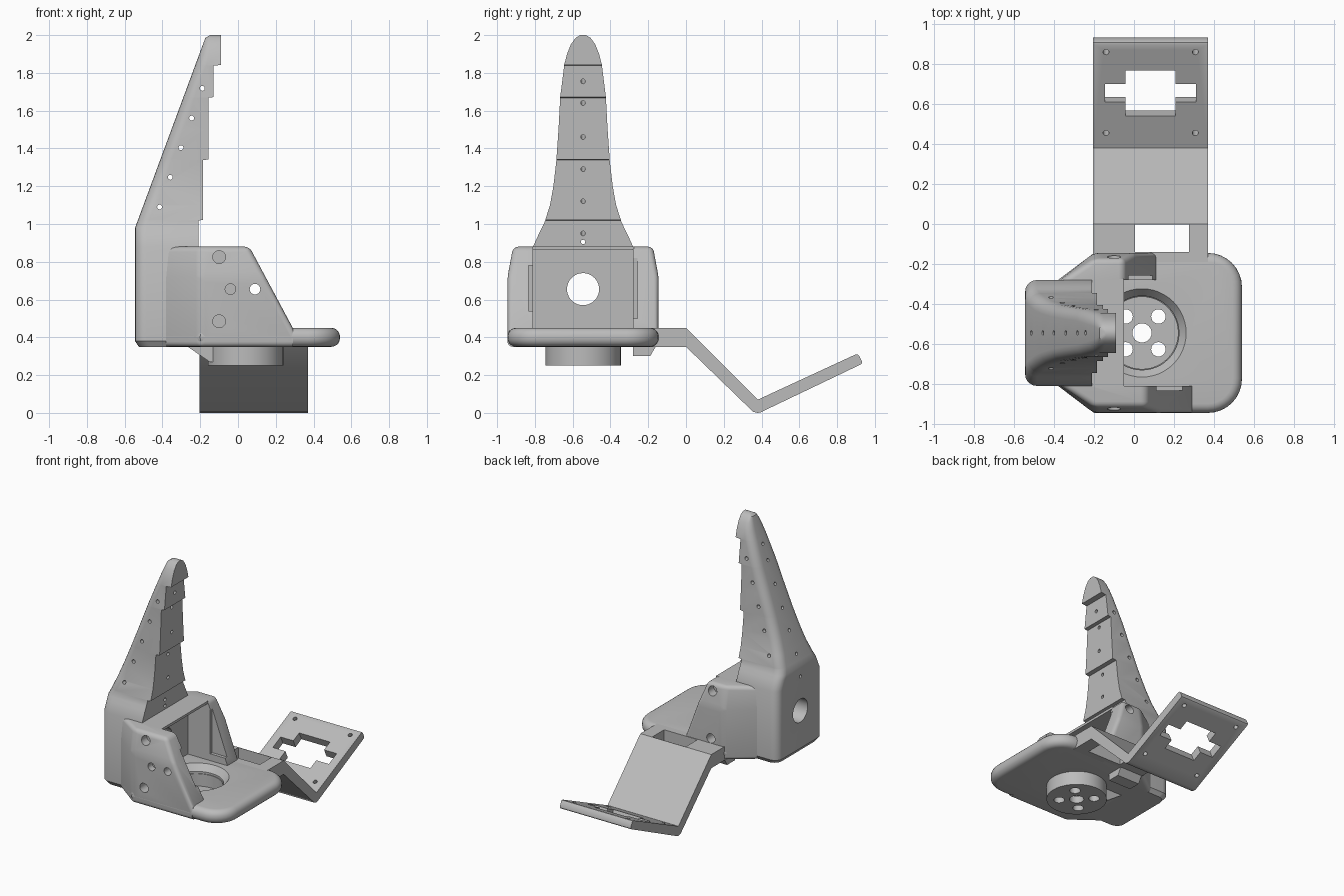
import bpy, bmesh, math
from mathutils import Vector, Matrix

if "Cube" in bpy.data.objects:
    bpy.data.objects.remove(bpy.data.objects["Cube"], do_unlink=True)

CY = -0.545  # mid plane of the hand part

grey = bpy.data.materials.new("plain grey")
grey.use_nodes = True
COLOR = (0.5, 0.5, 0.5, 1)
grey.diffuse_color = COLOR
grey.node_tree.nodes["Principled BSDF"].inputs["Base Color"].default_value = COLOR


def loft(sections):
    """Skin a list of matching point rings and cap both ends."""
    bm = bmesh.new()
    rings = [[bm.verts.new(p) for p in s] for s in sections]
    n = len(rings[0])
    for a, b in zip(rings, rings[1:]):
        for i in range(n):
            j = (i + 1) % n
            bm.faces.new((a[i], a[j], b[j], b[i]))
    bm.faces.new(rings[0])
    bm.faces.new(rings[-1])
    bmesh.ops.recalc_face_normals(bm, faces=bm.faces)
    return bm


def finish(name, bm):
    bmesh.ops.recalc_face_normals(bm, faces=bm.faces)
    me = bpy.data.meshes.new(name)
    bm.to_mesh(me)
    bm.free()
    ob = bpy.data.objects.new(name, me)
    bpy.context.collection.objects.link(ob)
    me.materials.append(grey)
    return ob


def round_edges(bm, test, width, segs=4):
    edges = [e for e in bm.edges
             if test((e.verts[0].co + e.verts[1].co) / 2) and e.calc_face_angle(0) > 0.15]
    bmesh.ops.bevel(bm, geom=edges, offset=width, segments=segs, profile=0.5,
                    affect='EDGES', clamp_overlap=True)


def cylinder(center, axis, radius, length, top=None, sides=24):
    bm = bmesh.new()
    rot = Vector(axis).to_track_quat('Z', 'Y').to_matrix().to_4x4()
    bmesh.ops.create_cone(bm, cap_ends=True, segments=sides, radius1=radius,
                          radius2=radius if top is None else top, depth=length,
                          matrix=Matrix.Translation(center) @ rot)
    return bm


def box(lo, hi, tilt=0.0):
    lo, hi = Vector(lo), Vector(hi)
    bm = bmesh.new()
    bmesh.ops.create_cube(bm, size=1, matrix=Matrix.Translation((lo + hi) / 2)
                          @ Matrix.Rotation(tilt, 4, 'X') @ Matrix.Diagonal((*(hi - lo), 1)))
    return bm


def cut(ob, cutters):
    """Subtract each cutter from the object, then discard it."""
    bpy.context.view_layer.objects.active = ob
    for bm in cutters:
        c = finish("cutter", bm)
        c.hide_render = True
        m = ob.modifiers.new("cut", 'BOOLEAN')
        m.operation, m.solver, m.object = 'DIFFERENCE', 'EXACT', c
        bpy.ops.object.modifier_apply(modifier=m.name)
        bpy.data.objects.remove(c, do_unlink=True)


# Finger with its square root block, stepped on the gripping side
STEPS = [(1.02, -0.21), (1.34, -0.185), (1.67, -0.155), (1.84, -0.13), (9, -0.09)]
WIDTHS = [(0.35, 0.245), (0.38, 0.265), (0.88, 0.265), (0.95, 0.233), (1.02, 0.2), (1.1, 0.175),
          (1.2, 0.157), (1.34, 0.141), (1.5, 0.13), (1.67, 0.121), (1.84, 0.1), (1.9, 0.085),
          (1.95, 0.065), (1.985, 0.04), (2.0, 0.015)]


def finger_ring(z, w, pinch=0.0):
    back = -0.545 + max(0, z - 0.98) * 0.37 + pinch
    front = next(x for top, x in STEPS if z < top)
    r = min(0.06, w * 0.6, (front - back) * 0.6)
    half = [(front, w)]
    for i in range(6):
        a = math.pi / 2 * i / 5
        half.append((back + r - r * math.sin(a), w - r + r * math.cos(a)))
    pts = half + [(x, -y) for x, y in reversed(half)]
    return [(x, CY + y, z) for x, y in pts]


rings = []
breaks = [s[0] for s in STEPS]
for z, w in WIDTHS:
    if z in breaks:
        rings += [finger_ring(z - 0.002, w), finger_ring(z + 0.002, w)]
    else:
        rings.append(finger_ring(z, w, 0.02 if z in (0.35, 2.0) else 0))
    if z == 0.95:
        rings.append(finger_ring(0.98, 0.218))
finger = finish("finger", loft(rings))
holes = [cylinder((-0.4, CY, 0.655), (1, 0, 0), 0.085, 1, sides=40),
         cylinder((-0.4, CY, 0.905), (1, 0, 0), 0.012, 1, sides=12)]
for i in range(5):
    holes.append(cylinder((-0.415 + 0.0565 * i, CY, 1.09 + 0.157 * i), (0, 1, 0), 0.013, 1, sides=12))
for x, z in [(-0.21, 0.95), (-0.185, 1.12), (-0.185, 1.29), (-0.155, 1.46), (-0.155, 1.64), (-0.13, 1.755)]:
    holes.append(cylinder((x, CY, z), (-0.94, 0, 0.35), 0.012, 0.9, sides=12))
cut(finger, holes)

# Base plate with rounded outer corners and fully rounded rim
plan = [(-0.38, -0.265), (-0.2, -0.4)]
for side in (-1, 1):
    for i in range(9):
        a = math.pi / 2 * (i / 8 - (1 if side < 0 else 0))
        plan.append((0.37 + 0.17 * math.cos(a), side * 0.23 + 0.17 * math.sin(a)))
plan += [(-0.2, 0.4), (-0.38, 0.265)]
bm = loft([[(x, CY + y, z) for x, y in plan] for z in (0.35, 0.45)])
round_edges(bm, lambda p: p.x > -0.37 and abs(p.z - 0.4) > 0.04, 0.046, 5)
plate = finish("base_plate", bm)
HUB = (0.04, CY)
cut(plate, [cylinder((*HUB, 0.4), (0, 0, 1), 0.185, 0.3, sides=48),
            cylinder((*HUB, 0.43), (0, 0, 1), 0.185, 0.05, 0.225, sides=48)])

# Hub cup below the plate with five holes
cup = finish("hub_cup", cylinder((*HUB, 0.32), (0, 0, 1), 0.2, 0.14, sides=48))
holes = [cylinder((*HUB, 0.4), (0, 0, 1), 0.18, 0.2, sides=48),
         cylinder((*HUB, 0.3), (0, 0, 1), 0.048, 0.3)]
for sx in (-1, 1):
    for sy in (-1, 1):
        holes.append(cylinder((HUB[0] + sx * 0.082, HUB[1] + sy * 0.082, 0.3), (0, 0, 1), 0.036, 0.3))
cut(cup, holes)

# Side walls, the front one longer than the rear one
for name, side, top_x, foot_x in (("front_wall", -1, 0.06, 0.29), ("rear_wall", 1, -0.05, 0.11)):
    rings = []
    for z, d in ((0.35, 0.4), (0.72, 0.4), (0.88, 0.37)):
        shape = [(0.5, 0.265), (0.5, d), (-0.2, d), (-0.38, 0.265 + (d - 0.4) * 0.4), (-0.38, 0.22), (-0.21, 0.22), (-0.21, 0.265)]
        rings.append([(x, CY + side * y, z) for x, y in shape])
    bm = loft(rings)
    bmesh.ops.bisect_plane(bm, geom=bm.verts[:] + bm.edges[:] + bm.faces[:],
                           plane_co=(top_x, 0, 0.88), plane_no=(0.43, 0, foot_x - top_x),
                           clear_outer=True)
    bmesh.ops.holes_fill(bm, edges=[e for e in bm.edges if e.is_boundary])
    # trim the hidden foot that would show beyond the rim
    bmesh.ops.bisect_plane(bm, geom=bm.verts[:] + bm.edges[:] + bm.faces[:],
                           plane_co=(foot_x, 0, 0), plane_no=(1, 0, 0), clear_outer=True)
    bmesh.ops.holes_fill(bm, edges=[e for e in bm.edges if e.is_boundary])
    round_edges(bm, lambda p: abs(p.y - CY) > 0.28 and p.x < foot_x - 0.01, 0.04)
    wall = finish(name, bm)
    outer = CY + side * 0.4
    holes = [cylinder((-0.1, outer, z), (0, 1, 0), 0.034, 0.16) for z in (0.485, 0.825)]
    if side < 0:
        holes += [cylinder((-0.04, outer, 0.655), (0, 1, 0), 0.028, 0.1),
                  cylinder((0.09, outer, 0.655), (0, 1, 0), 0.028, 0.5)]
    z0, z1 = (0.54, 0.78) if side < 0 else (0.5, 0.82)
    y0, y1 = sorted((CY + side * 0.2, CY + side * 0.288))
    holes.append(box((-0.03, y0, z0), (0.4, y1, z1)))
    cut(wall, holes)

# Thin shelf bridging the walls beside the finger
finish("top_shelf", box((-0.25, CY - 0.27, 0.862), (-0.05, CY + 0.27, 0.88)))

# Ramp and small stop under the plate
ramp = [(-0.28, 0.36), (-0.15, 0.27), (-0.1, 0.27), (-0.1, 0.36)]
finish("under_ramp", loft([[(x, CY + y, z) for x, z in ramp] for y in (-0.1, 0.1)]))
stop = [(-0.28, 0.36), (-0.28, 0.3), (-0.19, 0.3), (-0.155, 0.36)]
finish("under_stop", loft([[(x, y, z) for y, z in stop] for x in (-0.2, -0.02)]))

# Bent rear arm ending in a tilted mounting plate
arm_side = [(-0.2, 0.45), (0, 0.45), (0.38, 0.07), (0.91, 0.315), (0.937, 0.262),
            (0.395, 0.003), (0.38, 0), (0.355, 0.006), (0, 0.35), (-0.2, 0.35)]
bm = loft([[(x, y, z) for y, z in arm_side] for x in (-0.205, 0.37)])
round_edges(bm, lambda p: p.y > 0.9 and -0.2 < p.x < 0.36, 0.012, 2)
arm = finish("rear_arm", bm)
tilt = math.atan2(0.245, 0.53)
axis = (0, -math.sin(tilt), math.cos(tilt))
holes = [box((0.005, -0.14, 0.2), (0.275, -0.003, 0.6)),
         box((-0.042, 0.54, 0.05), (0.208, 0.79, 0.3), tilt),
         box((-0.145, 0.615, 0.05), (0.31, 0.715, 0.3), tilt)]
for x in (-0.14, 0.307):
    for y, z in ((0.455, 0.105), (0.86, 0.292)):
        holes.append(cylinder((x, y, z), axis, 0.015, 0.2, sides=12))
cut(arm, holes)

# Smooth shading with crisp corners
for ob in bpy.context.collection.objects:
    if ob.type == 'MESH' and grey.name in ob.data.materials:
        bpy.ops.object.select_all(action='DESELECT')
        ob.select_set(True)
        bpy.context.view_layer.objects.active = ob
        bpy.ops.object.shade_smooth_by_angle(angle=math.radians(32))
